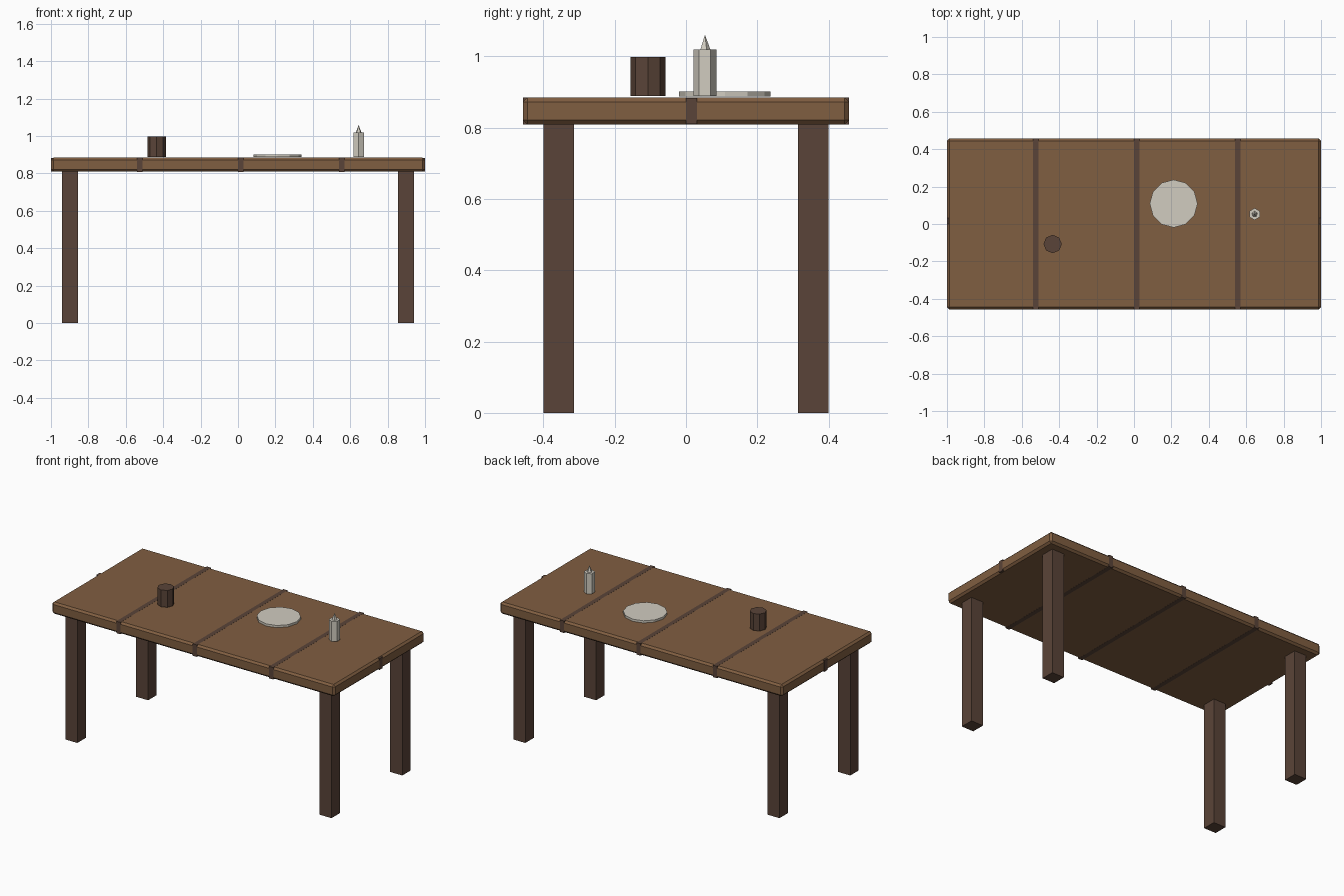
import bpy
import math

if "Cube" in bpy.data.objects:
    bpy.data.objects.remove(bpy.data.objects["Cube"])


def linear(c):
    c /= 255
    return c / 12.92 if c <= 0.04045 else ((c + 0.055) / 1.055) ** 2.4


def material(name, r, g, b):
    mat = bpy.data.materials.new(name)
    mat.diffuse_color = (linear(r), linear(g), linear(b), 1)
    mat.use_nodes = True
    mat.node_tree.nodes["Principled BSDF"].inputs["Base Color"].default_value = mat.diffuse_color
    return mat


WOOD = material("warm wood", 128, 94, 65)
DARK = material("dark wood", 90, 68, 56)
CREAM = material("cream", 209, 204, 192)


def finish(name, mat):
    obj = bpy.context.object
    obj.name = name
    obj.data.materials.append(mat)
    return obj


def box(name, mat, center, size):
    bpy.ops.mesh.primitive_cube_add(size=1, location=center)
    obj = finish(name, mat)
    obj.scale = size
    bpy.ops.object.transform_apply(location=False, rotation=False, scale=True)
    return obj


def prism(name, mat, sides, r1, r2, x, y, z0, z1):
    bpy.ops.mesh.primitive_cone_add(vertices=sides, radius1=r1, radius2=r2,
                                    depth=z1 - z0, location=(x, y, (z0 + z1) / 2))
    return finish(name, mat)


BOTTOM, TOP = 0.809, 0.884
MID, THICK = (BOTTOM + TOP) / 2, TOP - BOTTOM
HALF_Y = 0.457

# Tabletop with chamfered edges
top = box("tabletop", WOOD, (0, 0, MID), (1.998, HALF_Y * 2, THICK))
bevel = top.modifiers.new("chamfer", "BEVEL")
bevel.width = 0.012
bevel.segments = 1

# Plank seams across the top, just proud of the surface
for i, x in enumerate((-0.525, 0.015, 0.555)):
    box(f"plank_seam_{i + 1}", DARK, (x, 0, MID),
        (0.029, HALF_Y * 2 + 0.001, THICK + 0.001))

# Lengthwise seam, showing only at the two ends
box("end_seam", DARK, (0, 0.016, MID), (2.0, 0.031, THICK - 0.002))

# Four square legs
for side, sx in (("left", -1), ("right", 1)):
    for end, sy in (("front", -1), ("back", 1)):
        box(f"{end}_{side}_leg", DARK, (sx * 0.898, sy * 0.357, BOTTOM / 2 + 0.001),
            (0.085, 0.085, BOTTOM + 0.002))

# Tableware
prism("mug", DARK, 8, 0.049, 0.049, -0.435, -0.107, 0.889, 0.997)
prism("plate", CREAM, 12, 0.128, 0.128, 0.212, 0.109, 0.887, 0.901)
prism("candle", CREAM, 6, 0.032, 0.032, 0.645, 0.053, 0.889, 1.018)
prism("candle_flame", CREAM, 5, 0.016, 0, 0.645, 0.053, 1.017, 1.06)
